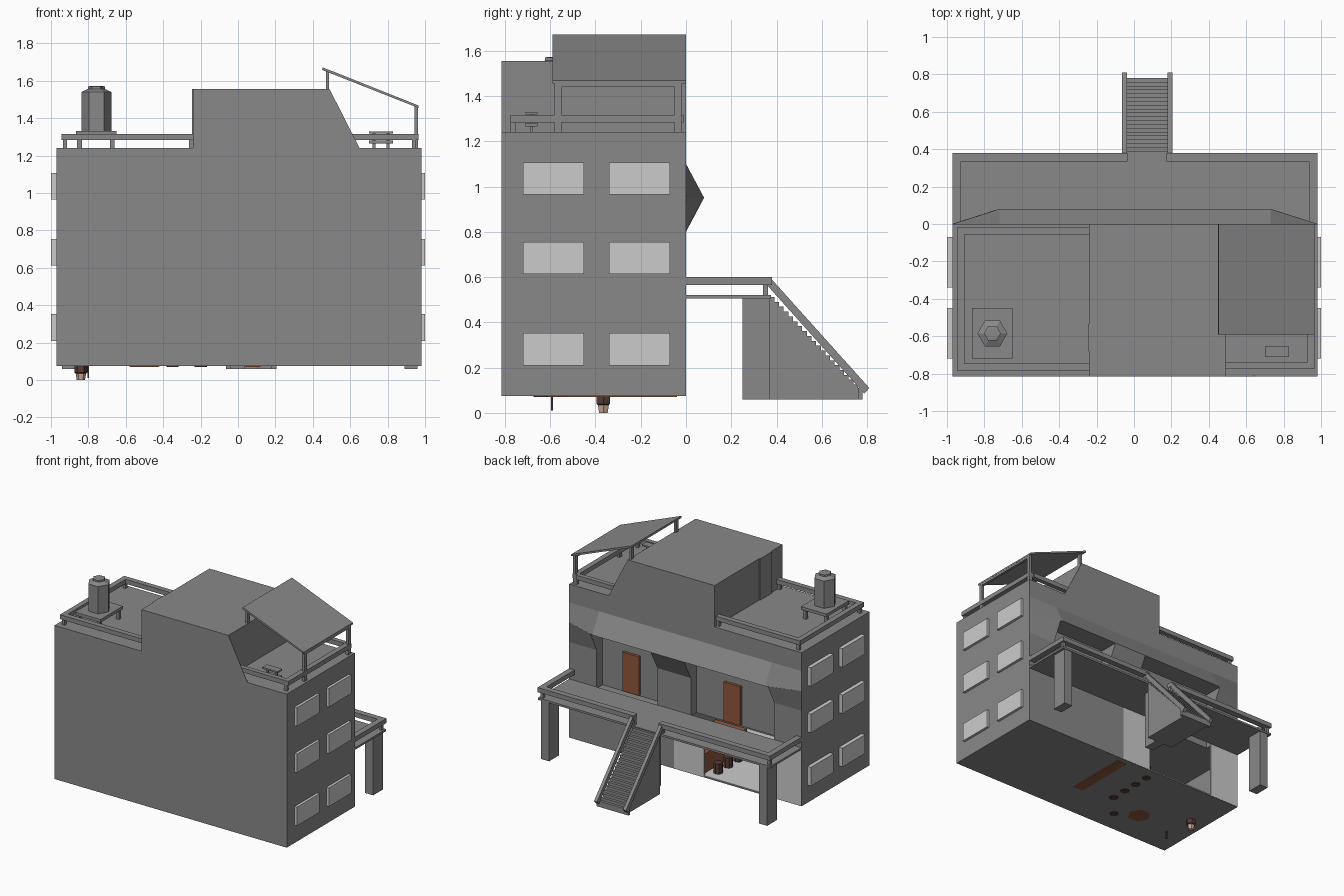
import bpy, bmesh, math

if "Cube" in bpy.data.objects:
    bpy.data.objects.remove(bpy.data.objects["Cube"])


def material(name, rgb):
    m = bpy.data.materials.new(name)
    m.diffuse_color = (*rgb, 1)
    m.use_nodes = True
    m.node_tree.nodes["Principled BSDF"].inputs["Base Color"].default_value = m.diffuse_color
    return m


GREY = material("concrete", (0.25, 0.25, 0.25))
LIGHT = material("pale_grey", (0.62, 0.62, 0.62))
WOOD = material("wood", (0.28, 0.095, 0.045))
DARK = material("dark_wood", (0.09, 0.045, 0.035))
SKIN = material("tan", (0.6, 0.4, 0.3))


def mesh(name, verts, faces, mat=GREY):
    me = bpy.data.meshes.new(name)
    me.from_pydata(verts, [], faces)
    bm = bmesh.new()
    bm.from_mesh(me)
    bmesh.ops.recalc_face_normals(bm, faces=bm.faces)
    bm.to_mesh(me)
    bm.free()
    ob = bpy.data.objects.new(name, me)
    bpy.context.collection.objects.link(ob)
    me.materials.append(mat)
    return ob


def loft(name, sections, mat=GREY):
    """Skin equal-length point rings and cap both ends."""
    n = len(sections[0])
    verts = [p for s in sections for p in s]
    faces = [tuple(range(n)), tuple(range(len(verts) - n, len(verts)))]
    for k in range(len(sections) - 1):
        for i in range(n):
            j = (i + 1) % n
            faces.append((k * n + i, k * n + j, (k + 1) * n + j, (k + 1) * n + i))
    return mesh(name, verts, faces, mat)


def box(name, x0, x1, y0, y1, z0, z1, mat=GREY):
    ring = lambda z: [(x0, y0, z), (x1, y0, z), (x1, y1, z), (x0, y1, z)]
    return loft(name, [ring(z0), ring(z1)], mat)


def along_x(name, stations, mat=GREY):
    """Loft (y, z) profiles placed at x stations."""
    return loft(name, [[(x, y, z) for y, z in prof] for x, prof in stations], mat)


def along_y(name, prof, y0, y1, mat=GREY):
    return loft(name, [[(x, y, z) for x, z in prof] for y in (y0, y1)], mat)


def lathe(name, cx, cy, rz, n, mat=GREY):
    return loft(name, [[(cx + r * math.cos(2 * math.pi * i / n),
                         cy + r * math.sin(2 * math.pi * i / n), z) for i in range(n)]
                       for r, z in rz], mat)


X0, X1, YF = -0.97, 0.98, -0.815
WALL = -0.07      # recessed door wall on the upper floor

# Ground floor: solid half plus an open bar room
box("ground_floor_block", 0.13, X1, YF, 0, 0.075, 0.51)
box("bar_floor", X0, 0.13, YF, 0, 0.075, 0.085)
box("bar_front_wall", X0, 0.13, YF, YF + 0.015, 0.085, 0.51)
box("bar_side_wall", X0, X0 + 0.015, YF, 0, 0.085, 0.51)
box("bar_floor_finish", X0 + 0.015, 0.13, YF + 0.015, -0.002, 0.085, 0.088, LIGHT)
box("bar_left_screen", X0 + 0.003, -0.72, -0.012, 0.001, 0.078, 0.51, LIGHT)
box("bar_right_screen", -0.15, 0.1, -0.012, 0.001, 0.078, 0.51, LIGHT)
box("bar_screen_jamb", 0.1, 0.13, -0.012, 0, 0.085, 0.51)

# Upper floors
box("upper_block", X0, X1, YF, WALL, 0.51, 1.24)
box("upper_back_wall", X0, X1, WALL, 0, 1.1, 1.24)

# Awning over the balcony, tapering to the wall at both ends
lip = lambda out: [(WALL, 1.1), (0, 1.1), (out, 0.95), (WALL, 0.95)]
along_x("awning", [(X0, lip(0.001)), (-0.72, lip(0.08)), (0.73, lip(0.08)), (X1, lip(0.001))])
col = lambda out: [(WALL, 0.51), (0, 0.51), (0, 0.8), (out, 0.95), (WALL, 0.95)]
along_x("left_column", [(X0, col(0.001)), (-0.74, col(0.075))])
along_x("centre_column", [(-0.04, col(0.08)), (0.24, col(0.08))])
along_x("right_column", [(0.75, col(0.075)), (X1, col(0.001))])
for x in (0.5, -0.35):
    box("balcony_door", x - 0.07, x + 0.07, WALL, WALL + 0.02, 0.52, 0.815, WOOD)

# Side windows
for side, wall in ((-1, X0), (1, X1)):
    for y in (-0.72, -0.34):
        for z in (0.21, 0.613, 0.965):
            a, b = sorted((wall, side * 1.0))
            box("window", a, b, y, y + 0.27, z, z + 0.142, LIGHT)

# Roof house with thin sloping wing walls
box("roof_house", -0.24, 0.49, YF, 0, 1.24, 1.555)
wing = [(0.49, 1.24), (0.65, 1.24), (0.49, 1.555)]
along_y("front_wing_wall", wing, YF, YF + 0.003)
along_y("back_wing_wall", wing, -0.003, 0)
box("roof_left_door", -0.247, -0.24, -0.68, -0.535, 1.24, 1.555)

# Roof railings
RZ = (1.283, 1.317)
box("left_rail_side", -0.945, -0.905, -0.785, -0.015, *RZ)
box("right_rail_side", 0.925, 0.965, -0.775, -0.02, *RZ)
for y in (-0.785, -0.055):
    box("left_rail", -0.905, -0.24, y, y + 0.04, *RZ)
    box("right_rail", 0.49, 0.925, y + 0.01, y + 0.045, *RZ)
    for x in (-0.935, -0.262, 0.93):
        box("rail_post", x, x + 0.022, y + 0.01, y + 0.032, 1.24, 1.283)

# Sloping canopy on posts
along_y("canopy", [(0.45, 1.658), (0.965, 1.455), (0.965, 1.468), (0.453, 1.672)], -0.59, 0)
for y in (-0.58, -0.05):
    box("canopy_outer_post", 0.943, 0.963, y, y + 0.03, 1.24, 1.462)
    box("canopy_inner_post", 0.47, 0.487, y, y + 0.03, 1.55, 1.655)
box("canopy_beam", 0.943, 0.963, -0.58, -0.02, 1.44, 1.46)

# Water tank on a stand
box("tank_stand", -0.865, -0.65, -0.72, -0.45, 1.31, 1.333)
for x in (-0.86, -0.685):
    for y in (-0.71, -0.485):
        box("stand_leg", x, x + 0.025, y, y + 0.025, 1.24, 1.31)
lathe("water_tank", -0.757, -0.585,
      [(0.08, 1.333), (0.08, 1.54), (0.045, 1.557), (0.045, 1.57), (0.03, 1.572)], 6)

# Roof lounge table
box("roof_table_top", 0.7, 0.83, -0.71, -0.655, 1.318, 1.33)
box("roof_table_shelf", 0.7, 0.83, -0.71, -0.655, 1.265, 1.28)
for x in (0.72, 0.795):
    box("roof_table_leg", x, x + 0.014, -0.69, -0.675, 1.24, 1.32)

# Balcony slab, rails, posts and pillars
box("balcony_floor", X0, X1, 0, 0.375, 0.505, 0.52)
BZ = (0.565, 0.6)
for x in (X0, X1 - 0.045):
    box("balcony_side_rail", x, x + 0.045, 0, 0.38, *BZ)
    box("balcony_post", x + 0.01, x + 0.032, 0.34, 0.362, 0.52, 0.565)
for a, b in ((X0 + 0.045, -0.035), (0.175, X1 - 0.045)):
    box("balcony_back_rail", a, b, 0.335, 0.38, *BZ)
for x in (-0.06, 0.178):
    box("balcony_gate_post", x, x + 0.022, 0.34, 0.362, 0.52, 0.565)
for x in (-0.94, 0.035, 0.89):
    box("balcony_pillar", x, x + 0.07, 0.25, 0.37, 0.06, 0.505)

# Stairs with sloping handrails
STEPS = 20
dy, dz = 0.41 / STEPS, 0.43 / STEPS
prof = [(0.37, 0.06), (0.37, 0.512)]
for i in range(STEPS):
    y, z = 0.37 + i * dy, 0.512 - i * dz
    prof += [(y + dy, z), (y + dy, z - dz)]
prof.append((0.37 + STEPS * dy, 0.06))
along_x("stairs", [(-0.04, prof), (0.18, prof)])
rail = [(0.355, 0.6), (0.37, 0.6), (0.81, 0.11), (0.787, 0.085), (0.355, 0.568)]
for x in (-0.063, 0.18):
    along_x("stair_handrail", [(x, rail), (x + 0.025, rail)])
    box("stair_newel", x, x + 0.025, 0.76, 0.78, 0.06, 0.11)

# Bar furniture
box("bar_counter_base", 0.04, 0.12, -0.53, -0.04, 0.07, 0.2, WOOD)
box("bar_counter", -0.14, 0.12, -0.53, -0.03, 0.095, 0.24, WOOD)
for x, y in ((-0.2, -0.1), (-0.2, -0.22), (-0.2, -0.34), (-0.2, -0.465), (-0.35, -0.64)):
    lathe("bar_stool", x, y, [(0.033, 0.07), (0.033, 0.165)], 8, DARK)
lathe("round_table", -0.5, -0.54, [(0.085, 0.07), (0.03, 0.09), (0.03, 0.17), (0.1, 0.175),
                                   (0.1, 0.19)], 6, WOOD)
lathe("hanging_barrel", -0.84, -0.365, [(0.028, 0.035), (0.035, 0.04), (0.035, 0.12)], 6, DARK)
lathe("barrel_foot", -0.84, -0.365, [(0.022, 0.0), (0.028, 0.036)], 6, SKIN)
box("thin_peg", -0.805, -0.797, -0.596, -0.588, 0.01, 0.1, DARK)
